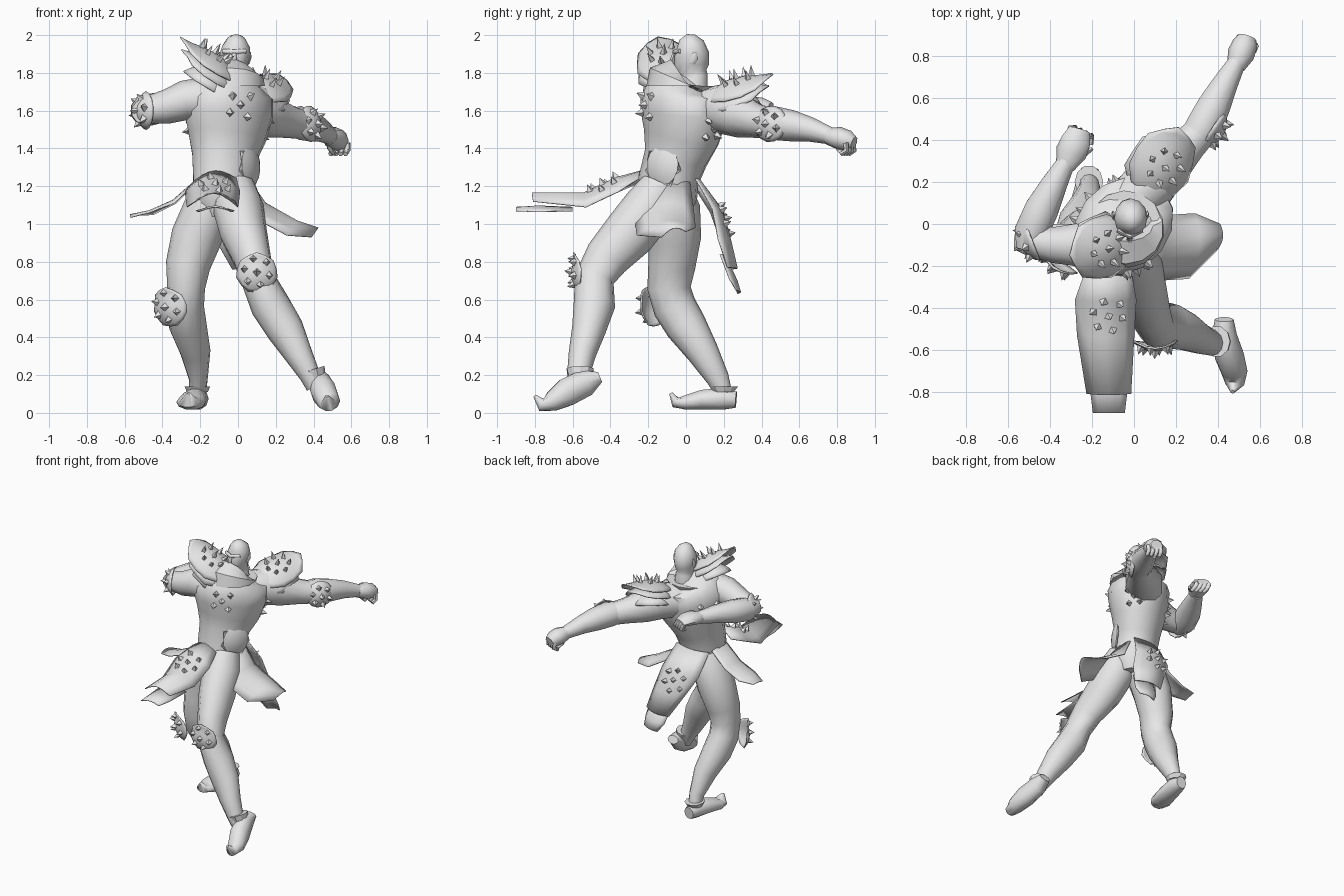
import bpy, bmesh, math
from mathutils import Vector as V, Matrix
from mathutils.bvhtree import BVHTree

GREY = bpy.data.materials.new("plain grey")
GREY.diffuse_color = (0.8, 0.8, 0.8, 1)


def finish(name, bm, smooth=50, thick=0):
    bmesh.ops.recalc_face_normals(bm, faces=bm.faces)
    me = bpy.data.meshes.new(name)
    bm.to_mesh(me)
    bm.free()
    ob = bpy.data.objects.new(name, me)
    bpy.context.collection.objects.link(ob)
    me.materials.append(GREY)
    if smooth:
        bpy.ops.object.select_all(action='DESELECT')
        ob.select_set(True)
        bpy.context.view_layer.objects.active = ob
        bpy.ops.object.shade_smooth_by_angle(angle=math.radians(smooth))
    if thick:
        m = ob.modifiers.new("thickness", 'SOLIDIFY')
        m.thickness, m.offset = thick, 0
    return ob


def tube(name, secs, ref, sides=10, smooth=60):
    """Loft of ellipses; each section is x, y, z, radius along ref, other radius."""
    bm, rings, pts = bmesh.new(), [], [V(s[:3]) for s in secs]
    for i, s in enumerate(secs):
        t = (pts[min(i + 1, len(pts) - 1)] - pts[max(i - 1, 0)]).normalized()
        a = V(ref) - t * t.dot(V(ref))
        a.normalize()
        b = t.cross(a)
        ang = [2 * math.pi * k / sides for k in range(sides)]
        rings.append([bm.verts.new(pts[i] + a * s[3] * math.cos(w) + b * s[-1] * math.sin(w))
                      for w in ang])
    for r, q in zip(rings, rings[1:]):
        for k in range(sides):
            bm.faces.new((r[k], r[(k + 1) % sides], q[(k + 1) % sides], q[k]))
    bm.faces.new(rings[0])
    bm.faces.new(rings[-1])
    return finish(name, bm, smooth)


def dome(name, c, n, e, a, b, h, flare=0, jag=0, sides=14):
    """Armour plate: shallow dome facing n, long axis e, flared at its outer end."""
    n = V(n).normalized()
    e = (V(e) - n * n.dot(V(e))).normalized()
    f = n.cross(e)
    bm, rings = bmesh.new(), []
    top = bm.verts.new(V(c) + n * h)
    for t in (0.35, 0.65, 0.85, 1.0):
        ring = []
        for k in range(sides):
            w = 2 * math.pi * k / sides
            r = t * (1 - (jag * (k % 2) if t == 1 else 0))
            z = h * (1 - t * t) + flare * max(0, math.cos(w)) ** 2 * t ** 3
            ring.append(bm.verts.new(V(c) + e * a * r * math.cos(w) + f * b * r * math.sin(w) + n * z))
        rings.append(ring)
    for k in range(sides):
        j = (k + 1) % sides
        bm.faces.new((top, rings[0][k], rings[0][j]))
        for r, q in zip(rings, rings[1:]):
            bm.faces.new((r[k], r[j], q[j], q[k]))
    return finish(name, bm, 45, 0.008)


def flap(name, rows, bulge, cols=6):
    """Cloth sheet: rows of left and right edge points, arched by the bulge vector."""
    bm, grid = bmesh.new(), []
    for i, (l, r) in enumerate(rows):
        amt = 0.6 if i in (0, len(rows) - 1) else 1
        grid.append([bm.verts.new(V(l).lerp(V(r), k / cols)
                     + V(bulge) * amt * math.sin(math.pi * k / cols)) for k in range(cols + 1)])
    for p, q in zip(grid, grid[1:]):
        for k in range(cols):
            bm.faces.new((p[k], p[k + 1], q[k + 1], q[k]))
    return finish(name, bm, 60, 0.006)


def spikes(name, ob, c, n, radius, count=6, size=0.025, length=0.045):
    """Ring of four-sided studs plus one in the middle, seated on a surface."""
    src = bmesh.new()
    src.from_mesh(ob.data)
    tree = BVHTree.FromBMesh(src)
    n = V(n).normalized()
    a = n.orthogonal().normalized()
    b = n.cross(a)
    bm = bmesh.new()
    spots = [V(c)] + [V(c) + radius * (a * math.cos(w) + b * math.sin(w))
                      for w in [2 * math.pi * k / count for k in range(count)]]
    for p in spots:
        loc, nor = tree.find_nearest(p)[:2]
        if nor.dot(n) < 0:
            nor = -nor
        m = (Matrix.Translation(loc + nor * (length / 2 - 0.004))
             @ nor.to_track_quat('Z', 'Y').to_matrix().to_4x4())
        bmesh.ops.create_cone(bm, cap_ends=True, segments=4, radius1=size, radius2=0,
                              depth=length, matrix=m)
    src.free()
    return finish(name, bm, 0)


X, Y, Z = (1, 0, 0), (0, 1, 0), (0, 0, 1)
ACROSS = (0.75, 0.66, 0)          # shoulder line
FACING = (0.66, -0.75, 0)         # chest direction

# torso and pelvis
torso = tube("torso", [
    (-0.08, -0.10, 1.04, 0.12, 0.11), (-0.08, -0.10, 1.14, 0.165, 0.155),
    (-0.08, -0.09, 1.24, 0.165, 0.155), (-0.075, -0.055, 1.35, 0.18, 0.16),
    (-0.06, -0.025, 1.46, 0.225, 0.185), (-0.05, -0.01, 1.58, 0.26, 0.21),
    (-0.05, -0.01, 1.67, 0.255, 0.215), (-0.045, -0.01, 1.73, 0.19, 0.18),
    (-0.03, 0.02, 1.78, 0.09, 0.09)], ACROSS, 14)
tube("collar", [(-0.04, -0.025, 1.73, 0.185, 0.185), (-0.04, -0.025, 1.755, 0.18, 0.18),
                (-0.04, -0.01, 1.765, 0.13, 0.13)], ACROSS, 14, 30)
spikes("chest_studs", torso, (0.02, -0.23, 1.63), FACING, 0.08, 4)
spikes("side_studs", torso, (0.13, 0.16, 1.5), (1, 0.4, 0), 0.07, 4)
spikes("flank_studs", torso, (-0.22, 0.05, 1.55), (-1, 0.5, 0), 0.08, 4)
dome("belt_plate", (0.06, -0.12, 1.31), (0.85, -0.5, 0.05), Z, 0.12, 0.11, 0.03, 0, 0.3)

# head
tube("head", [
    (-0.02, 0.04, 1.72, 0.075, 0.075), (-0.02, 0.045, 1.78, 0.06, 0.07),
    (-0.02, 0.025, 1.80, 0.056, 0.085), (-0.02, 0.03, 1.85, 0.073, 0.093),
    (-0.015, 0.03, 1.90, 0.08, 0.092), (-0.01, 0.02, 1.94, 0.073, 0.08),
    (-0.01, 0.0, 1.97, 0.052, 0.058), (-0.01, -0.015, 1.99, 0.02, 0.025)], X, 12)
tube("nose", [(-0.02, -0.06, 1.91, 0.01, 0.01), (-0.02, -0.075, 1.86, 0.016, 0.016),
              (-0.02, -0.06, 1.845, 0.008, 0.008)], X, 6)
tube("brow", [(-0.08, -0.03, 1.915, 0.012), (-0.02, -0.06, 1.91, 0.014),
              (0.04, -0.03, 1.915, 0.012)], Z, 6)
for s in (-1, 1):
    tube("ear", [(-0.02 + s * 0.073, 0.03, 1.85, 0.016, 0.008),
                 (-0.018 + s * 0.082, 0.045, 1.88, 0.02, 0.008),
                 (-0.016 + s * 0.08, 0.05, 1.91, 0.008, 0.005)], Y, 6)

# arms: each upper arm, forearm, hand and fingers
tube("left_upper_arm", [
    (-0.02, 0.10, 1.60, 0.12), (0.08, 0.20, 1.61, 0.135), (0.17, 0.29, 1.57, 0.115),
    (0.26, 0.38, 1.545, 0.09), (0.33, 0.45, 1.53, 0.08)], Z)
tube("left_forearm", [
    (0.28, 0.39, 1.54, 0.075), (0.33, 0.46, 1.535, 0.09), (0.38, 0.56, 1.52, 0.083),
    (0.43, 0.66, 1.50, 0.065), (0.49, 0.77, 1.465, 0.045)], Z)
tube("left_hand", [(0.485, 0.75, 1.465, 0.045, 0.045), (0.51, 0.81, 1.455, 0.06, 0.065),
                   (0.53, 0.86, 1.44, 0.055, 0.06), (0.54, 0.89, 1.43, 0.035, 0.045)], Z, 8)
tube("right_upper_arm", [
    (-0.06, -0.06, 1.64, 0.12), (-0.18, -0.09, 1.665, 0.115), (-0.28, -0.10, 1.655, 0.105),
    (-0.38, -0.10, 1.62, 0.09), (-0.50, -0.08, 1.60, 0.07)], Z)
tube("right_forearm", [
    (-0.50, -0.12, 1.595, 0.065), (-0.49, -0.04, 1.60, 0.085), (-0.44, 0.07, 1.61, 0.085),
    (-0.38, 0.19, 1.62, 0.065), (-0.32, 0.30, 1.62, 0.045)], Z)
tube("right_hand", [(-0.33, 0.27, 1.62, 0.04, 0.045), (-0.30, 0.34, 1.63, 0.045, 0.075),
                    (-0.275, 0.40, 1.63, 0.04, 0.07), (-0.26, 0.45, 1.62, 0.025, 0.05)], Z, 8)
for k in range(4):
    o = (k - 1.5) * 0.026
    tube("left_finger", [(0.54 + o, 0.865 - o * 0.5, 1.43, 0.016), (0.54 + o, 0.87 - o * 0.5, 1.39, 0.016),
                         (0.53 + o, 0.84 - o * 0.5, 1.37, 0.014)], X, 6)
    tube("right_finger", [(-0.265 + o, 0.435 - o * 0.5, 1.62, 0.016),
                          (-0.245 + o, 0.44 - o * 0.5, 1.58, 0.016),
                          (-0.245 + o, 0.40 - o * 0.5, 1.565, 0.013)], X, 6)
tube("right_thumb", [(-0.29, 0.33, 1.62, 0.02), (-0.24, 0.33, 1.61, 0.018), (-0.20, 0.36, 1.60, 0.01)], Z, 6)
tube("left_thumb", [(0.49, 0.79, 1.44, 0.02), (0.49, 0.81, 1.40, 0.018), (0.51, 0.83, 1.37, 0.012)], X, 6)

# elbow guards
guard = dome("left_elbow_guard", (0.38, 0.45, 1.53), (0.85, -0.55, 0.1), (0.4, 0.8, 0), 0.10, 0.095, 0.05)
spikes("left_elbow_studs", guard, (0.42, 0.42, 1.53), (0.85, -0.55, 0.1), 0.07)
guard = dome("right_elbow_guard", (-0.485, -0.08, 1.60), (-0.9, -0.35, 0), Z, 0.10, 0.10, 0.06)
spikes("right_elbow_studs", guard, (-0.53, -0.1, 1.60), (-0.9, -0.35, 0), 0.075)

# shoulder armour: stacked plates and a crown of spikes on each side
for side, c, n, e in (("right", (-0.165, -0.11, 1.83), (0.50, -0.10, 0.85), (-0.8, -0.15, 0.5)),
                      ("left", (0.13, 0.29, 1.69), (0.20, -0.25, 0.90), (0.35, 0.85, 0.3))):
    nv, ev = V(n).normalized(), V(e).normalized()
    plate = dome(side + "_shoulder_plate", V(c) + nv * 0.01, n, e, 0.205, 0.155, 0.075, 0.06, 0.06)
    dome(side + "_shoulder_rim", V(c) - nv * 0.035 - ev * 0.025, n, e, 0.19, 0.16, 0.09, 0.05, 0.1)
    dome(side + "_shoulder_under_rim", V(c) - nv * 0.08 - ev * 0.045, n, e, 0.14, 0.14, 0.10, 0.0, 0.1)
    spikes(side + "_shoulder_spikes", plate, V(c) + nv * 0.1, n, 0.085, 7, 0.02, 0.065)

# legs
tube("right_leg", [
    (-0.12, -0.09, 1.18, 0.11, 0.12), (-0.16, -0.07, 1.08, 0.13, 0.145),
    (-0.22, -0.06, 0.93, 0.135, 0.14), (-0.265, -0.075, 0.78, 0.118, 0.125),
    (-0.275, -0.09, 0.66, 0.10, 0.115), (-0.28, -0.06, 0.56, 0.10, 0.115),
    (-0.265, 0.0, 0.46, 0.10, 0.11), (-0.225, 0.09, 0.32, 0.08, 0.085),
    (-0.21, 0.17, 0.18, 0.05, 0.06), (-0.215, 0.20, 0.10, 0.045, 0.045)], X, 12)
tube("left_leg", [
    (-0.02, -0.13, 1.20, 0.11, 0.11), (0.0, -0.19, 1.09, 0.135, 0.14),
    (0.03, -0.30, 0.95, 0.125, 0.14), (0.075, -0.42, 0.82, 0.10, 0.12),
    (0.105, -0.485, 0.71, 0.09, 0.105), (0.17, -0.485, 0.57, 0.105, 0.11),
    (0.25, -0.515, 0.44, 0.10, 0.09), (0.32, -0.55, 0.31, 0.075, 0.072),
    (0.38, -0.57, 0.20, 0.055, 0.06), (0.41, -0.57, 0.14, 0.05, 0.05)], X, 12)

# knee guards
for side, c, n in (("right", (-0.355, -0.17, 0.56), (-0.6, -0.8, 0.0)),
                   ("left", (0.10, -0.555, 0.74), (0.0, -1, 0.1))):
    guard = dome(side + "_knee_guard", c, n, Z, 0.105, 0.11, 0.05, 0.05, 0.05)
    spikes(side + "_knee_studs", guard, V(c) + V(n) * 0.05, n, 0.075)

# shoes with curled toes, and boot cuffs
tube("right_shoe", [
    (-0.21, 0.265, 0.07, 0.04, 0.045), (-0.215, 0.20, 0.075, 0.06, 0.06),
    (-0.235, 0.09, 0.07, 0.07, 0.055), (-0.25, 0.0, 0.055, 0.078, 0.04),
    (-0.26, -0.055, 0.055, 0.055, 0.03), (-0.26, -0.08, 0.105, 0.01, 0.01)], X)
tube("left_shoe", [
    (0.43, -0.455, 0.19, 0.045, 0.03), (0.43, -0.53, 0.16, 0.06, 0.075),
    (0.455, -0.63, 0.11, 0.07, 0.078), (0.48, -0.71, 0.06, 0.062, 0.055),
    (0.48, -0.765, 0.042, 0.045, 0.035), (0.47, -0.80, 0.09, 0.01, 0.01)], X)
tube("right_boot_cuff", [(-0.215, 0.20, 0.11, 0.055, 0.055), (-0.215, 0.20, 0.14, 0.068, 0.08)], X, 10, 30)
tube("left_boot_cuff", [(0.41, -0.56, 0.18, 0.055, 0.06), (0.395, -0.56, 0.23, 0.066, 0.075)], X, 10, 30)

# skirt of four hanging cloths
front = flap("front_cloth", [
    ((-0.23, -0.22, 1.23), (-0.01, -0.25, 1.24)), ((-0.28, -0.36, 1.17), (0.01, -0.36, 1.17)),
    ((-0.27, -0.53, 1.09), (0.0, -0.53, 1.09)), ((-0.225, -0.81, 1.12), (-0.015, -0.81, 1.12))],
    (0, -0.01, 0.075))
spikes("front_cloth_studs", front, (-0.12, -0.44, 1.21), (0, -0.3, 1), 0.08)
flap("front_cloth_tip", [((-0.22, -0.6, 1.07), (-0.02, -0.6, 1.07)),
                         ((-0.21, -0.78, 1.065), (-0.03, -0.78, 1.065)),
                         ((-0.195, -0.90, 1.07), (-0.045, -0.90, 1.07))], (0, 0, 0.03))
flap("left_cloth", [
    ((0.01, -0.22, 1.18), (0.05, 0.02, 1.22)), ((0.09, -0.27, 1.03), (0.12, 0.04, 1.08)),
    ((0.26, -0.26, 0.94), (0.29, 0.05, 0.98)), ((0.39, -0.13, 0.93), (0.41, 0.0, 0.96))],
    (0.04, 0, 0.055))
back = flap("back_cloth", [
    ((-0.22, 0.03, 1.22), (0.04, 0.05, 1.24)), ((-0.20, 0.13, 1.06), (0.10, 0.14, 1.08)),
    ((-0.12, 0.18, 0.92), (0.15, 0.17, 0.92)), ((-0.03, 0.25, 0.76), (0.18, 0.22, 0.77))],
    (0, 0.06, 0))
flap("back_cloth_tip", [((-0.03, 0.19, 0.84), (0.16, 0.18, 0.84)),
                        ((0.01, 0.25, 0.69), (0.18, 0.23, 0.71)),
                        ((0.05, 0.275, 0.63), (0.17, 0.265, 0.65))], (0, 0.03, 0))
spikes("back_cloth_studs", back, (-0.04, 0.22, 1.03), (0, 1, 0.2), 0.085)
flap("right_cloth", [
    ((-0.22, -0.18, 1.22), (-0.22, 0.0, 1.22)), ((-0.34, -0.18, 1.11), (-0.33, 0.0, 1.11)),
    ((-0.47, -0.17, 1.06), (-0.45, 0.0, 1.05)), ((-0.57, -0.12, 1.035), (-0.56, -0.02, 1.045))],
    (-0.01, 0, 0.015))
